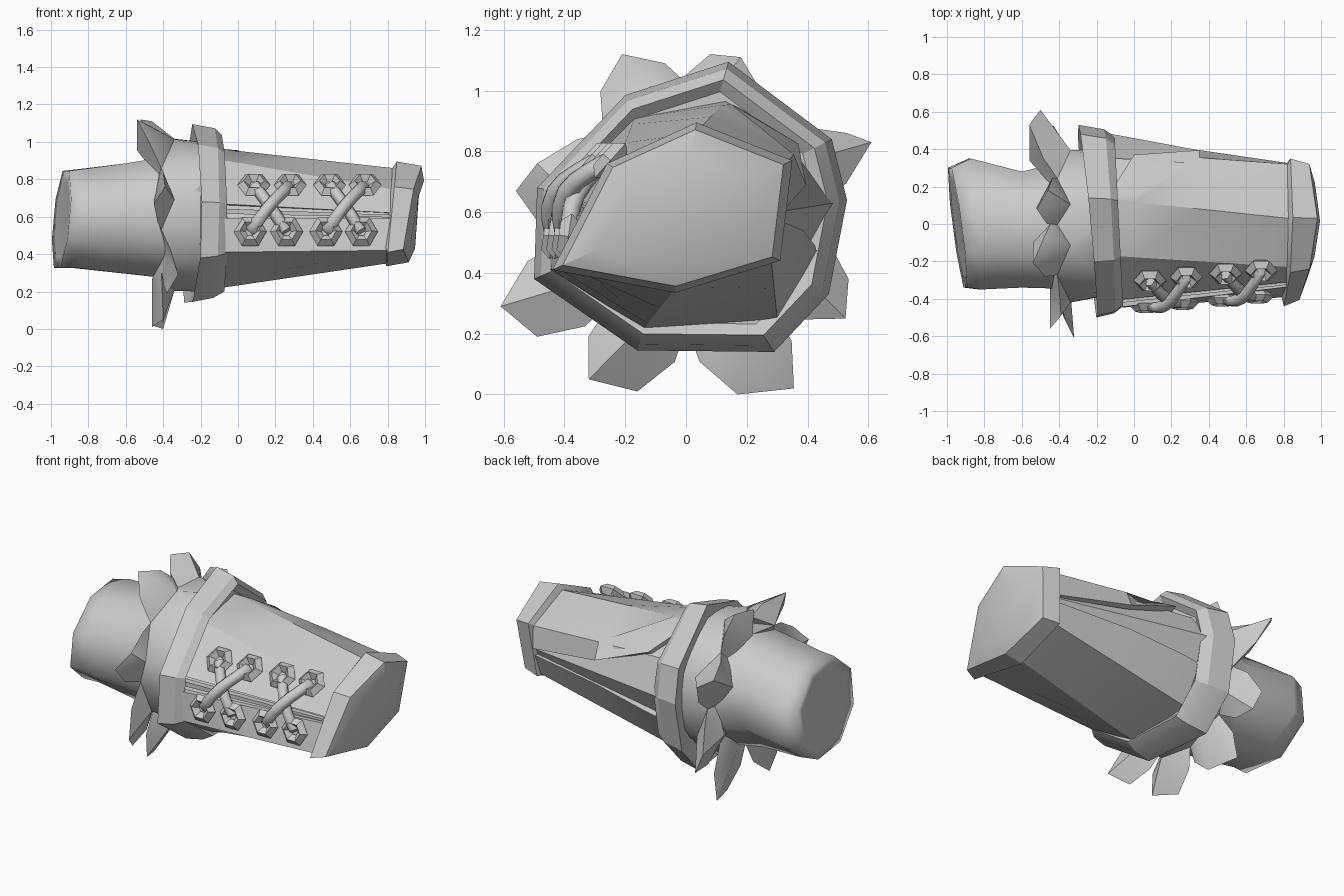
import bpy, bmesh, math
from mathutils import Vector

if "Cube" in bpy.data.objects:
    bpy.data.objects.remove(bpy.data.objects["Cube"])

grey = bpy.data.materials.new("grey")
grey.diffuse_color = (0.6, 0.6, 0.6, 1)
grey.use_nodes = True
grey.node_tree.nodes["Principled BSDF"].inputs["Base Color"].default_value = grey.diffuse_color


def finish(name, bm, angle):
    """Fix normals, smooth below the given angle and add the object."""
    bmesh.ops.recalc_face_normals(bm, faces=bm.faces)
    for f in bm.faces:
        f.smooth = True
    for e in bm.edges:
        e.smooth = e.calc_face_angle(3.0) < math.radians(angle)
    me = bpy.data.meshes.new(name)
    bm.to_mesh(me)
    bm.free()
    me.materials.append(grey)
    ob = bpy.data.objects.new(name, me)
    bpy.context.collection.objects.link(ob)
    return ob


def loft(name, rings, angle=30):
    """Skin closed rings one after another and cap both ends."""
    bm = bmesh.new()
    vs = [[bm.verts.new(p) for p in r] for r in rings]
    n = len(vs[0])
    for a, b in zip(vs, vs[1:]):
        for i in range(n):
            j = (i + 1) % n
            bm.faces.new((a[i], a[j], b[j], b[i]))
    bm.faces.new(vs[0])
    bm.faces.new(vs[-1])
    return finish(name, bm, angle)


def scaled(pts, s, c):
    return [(c[0] + (y - c[0]) * s, c[1] + (z - c[1]) * s) for y, z in pts]


def mix(a, b, t):
    return [(p[0] + (q[0] - p[0]) * t, p[1] + (q[1] - p[1]) * t) for p, q in zip(a, b)]


def place(pts, x, ky=0.0, kz=0.0):
    """Put a (y, z) outline at x, leaning with y and z."""
    return [(x + ky * y + kz * (z - 0.6), y, z) for y, z in pts]


# Forearm: smooth low-poly tube with a slanted, softly shaded end
rings = []
for x, ry, rz, cy, cz, k in [(-0.94, 0.25, 0.20, -0.02, 0.585, 1), (-0.945, 0.32, 0.26, -0.02, 0.585, 1),
                             (-0.85, 0.35, 0.265, 0, 0.59, 0.6), (-0.6, 0.31, 0.295, -0.03, 0.59, 0),
                             (-0.42, 0.335, 0.32, -0.01, 0.595, 0), (-0.18, 0.37, 0.36, 0, 0.6, 0)]:
    g = 1 / math.cos(math.pi / 8)
    turns = [(i + 0.5) * math.tau / 8 for i in range(8)]
    outline = [(cy + g * ry * math.cos(a), cz + g * rz * math.sin(a)) for a in turns]
    rings.append(place(outline, x, -0.13 * k, 0.09 * k))
loft("forearm", rings, 110)

# Sleeve: inner layer
C_WIDE, C_END = (0.0, 0.6), (-0.02, 0.6)
wide = [(-0.41, 0.67), (-0.17, 0.91), (0.13, 0.965), (0.38, 0.82), (0.485, 0.63),
        (0.30, 0.25), (-0.14, 0.215), (-0.45, 0.41), (-0.45, 0.59)]
end = [(-0.31, 0.62), (-0.23, 0.745), (0.03, 0.86), (0.32, 0.75), (0.30, 0.6),
       (0.28, 0.45), (-0.03, 0.355), (-0.39, 0.42), (-0.335, 0.59)]


def inner(outline, c):
    small = scaled(outline, 0.93, c)
    small[4] = outline[4]
    return small


loft("inner_sleeve", [place(inner(wide, C_WIDE), -0.14), place(inner(end, C_END), 0.85)])

# Sleeve: upper and lower panels with a gap at the front and a widening gap at the back
XS = [-0.12, 0.0, 0.35, 0.83]
UPPER_EDGE = [[(0.15, 0.955), (0.18, 0.94)], [(0.15, 0.955), (0.37, 0.825)],
              [(0.355, 0.79), (0.395, 0.69)], [(0.32, 0.75), (0.325, 0.61)]]
LOWER_EDGE = [(0.43, 0.47), (0.425, 0.49), (0.385, 0.54), (0.315, 0.57)]


def panel(name, pick):
    rings = []
    for i, x in enumerate(XS):
        t = (x - XS[0]) / (XS[-1] - XS[0])
        pts = pick(i, mix(wide, end, t))
        rings.append(place(pts + scaled(pts, 0.9, C_WIDE)[::-1], x))
    loft(name, rings, 28)


panel("upper_panel", lambda i, p: p[:3] + UPPER_EDGE[i])
panel("lower_panel", lambda i, p: [LOWER_EDGE[i]] + p[5:9])

# Slit: narrow tongue strip behind the laces
loft("slit_strip", [[(x, y, z + h), (x, y + 0.05, z + h), (x, y + 0.05, z - h), (x, y, z - h)]
                    for x, y, z, h in [(-0.1, -0.425, 0.63, 0.014), (0.82, -0.325, 0.603, 0.007)]])

# Large band around the elbow end of the sleeve
band = [(-0.20, 0.985), (0.14, 1.095), (0.48, 0.84), (0.53, 0.64), (0.47, 0.33),
        (0.29, 0.14), (-0.16, 0.145), (-0.50, 0.38), (-0.49, 0.68)]
loft("large_band", [place(scaled(band, 0.78, C_WIDE), -0.21, -0.1),
                    place(band, -0.245, -0.1, 0.03),
                    place(scaled(band, 0.955, C_WIDE), -0.13, -0.06, 0.03),
                    place(scaled(band, 0.88, C_WIDE), -0.08, -0.05),
                    place(scaled(band, 0.8, C_WIDE), -0.11, -0.05)], 22)

# End cuff with a shallow plate
cuff = [(0.035, 0.895), (0.35, 0.77), (0.31, 0.44), (-0.035, 0.335), (-0.44, 0.41), (-0.26, 0.76)]


def domed(s, x):
    pts = scaled(cuff, s, C_END)
    return [(x + 0.12 * (z - 0.6) - 0.1 * abs(y - 0.03), y, z) for y, z in pts]


loft("end_cuff", [place(scaled(cuff, 0.86, C_END), 0.80, 0, 0.08),
                  place(cuff, 0.82, 0, 0.1),
                  domed(0.92, 0.948),
                  domed(0.65, 0.973)], 24)

# Ragged ruff: each leaf has two tip points (y, z) and a tip x
leaves = [((-0.21, 1.12), (-0.07, 1.09), -0.51), ((0.08, 1.12), (0.18, 1.11), -0.49),
          ((0.53, 0.86), (0.61, 0.83), -0.53), ((0.535, 0.38), (0.525, 0.25), -0.46),
          ((0.355, 0.02), (0.17, 0.0), -0.43), ((-0.16, 0.01), (-0.32, 0.05), -0.43),
          ((-0.49, 0.19), (-0.61, 0.29), -0.35), ((-0.56, 0.67), (-0.49, 0.76), -0.42)]
angles = [math.atan2((a[1] + b[1]) / 2 - 0.6, (a[0] + b[0]) / 2) for a, b, _ in leaves]


def polar(x, r, a):
    return Vector((x, r * math.cos(a), 0.6 + r * math.sin(a)))


def between(a, b):
    """Halfway angle going clockwise from a to b."""
    return a - ((a - b) % math.tau) / 2


bm = bmesh.new()
n = len(leaves)
valley_a = [between(angles[i - 1], angles[i]) for i in range(n)]
base = [bm.verts.new(polar(-0.2, 0.40, a)) for a in valley_a]
valley = [bm.verts.new(polar(-0.41, 0.375, a)) for a in valley_a]
under = [bm.verts.new(polar(-0.43, 0.30, a)) for a in valley_a]
for i, (p, q, x) in enumerate(leaves):
    j = (i + 1) % n
    tip1, tip2 = Vector((x - 0.03, *p)), Vector((x + 0.03, *q))
    spread = (tip2 - tip1).normalized() * 0.045
    spread.x = 0
    # Sides of the leaf bulge halfway between valley and tip
    s1 = bm.verts.new(valley[i].co.lerp(tip1, 0.5) - spread)
    s2 = bm.verts.new(valley[j].co.lerp(tip2, 0.5) + spread)
    t1, t2 = bm.verts.new(tip1), bm.verts.new(tip2)
    ridge = bm.verts.new(polar(-0.34, 0.43, angles[i]))
    root = bm.verts.new(polar(-0.2, 0.40, angles[i]))
    back = bm.verts.new(polar(x - 0.03, 0.37, angles[i]))
    for f in [(base[i], root, ridge), (root, base[j], ridge), (base[i], ridge, valley[i]),
              (base[j], valley[j], ridge), (valley[i], ridge, s1), (ridge, valley[j], s2),
              (s1, ridge, t1), (ridge, s2, t2), (ridge, t2, t1), (valley[i], s1, back),
              (s1, t1, back), (t1, t2, back), (t2, s2, back), (s2, valley[j], back),
              (under[i], valley[i], back), (under[j], back, valley[j]), (under[i], back, under[j])]:
        bm.faces.new(f)
finish("ruff", bm, 35)


# Eyelets and crossed laces
def eyelet(pos, normal):
    bpy.ops.mesh.primitive_torus_add(major_segments=6, minor_segments=4, major_radius=0.056,
                                     minor_radius=0.032, location=pos,
                                     rotation=normal.to_track_quat('Z', 'Y').to_euler())
    ob = bpy.context.object
    ob.name = "eyelet"
    ob.data.materials.append(grey)


def lace(a, b, lift):
    """Six-sided cord bowed outwards from a to b."""
    rings = []
    along = (b - a).normalized()
    out = Vector((0, -1, 0.25))
    side = along.cross(out).normalized()
    up = side.cross(along).normalized()
    for k in range(7):
        t = k / 6
        c = a.lerp(b, t) + out * lift * math.sin(math.pi * t)
        rings.append([c + 0.033 * (side * math.cos(w * math.tau / 6) + up * math.sin(w * math.tau / 6))
                      for w in range(6)])
    loft("lace", rings, 65)


N_UP, N_LOW = Vector((0, -0.74, 0.67)), Vector((0, -0.98, 0.15))
for x0, x1 in [(0.085, 0.28), (0.49, 0.68)]:
    top, low = [], []
    for x in (x0, x1):
        top.append(Vector((x, -0.31 + 0.09 * x, 0.77)))
        low.append(Vector((x - 0.02, -0.445 + 0.085 * x, 0.52)))
    for p in top:
        eyelet(p, N_UP)
    for p in low:
        eyelet(p, N_LOW)
    lace(top[0], low[1], 0.035)
    lace(top[1], low[0], 0.07)
